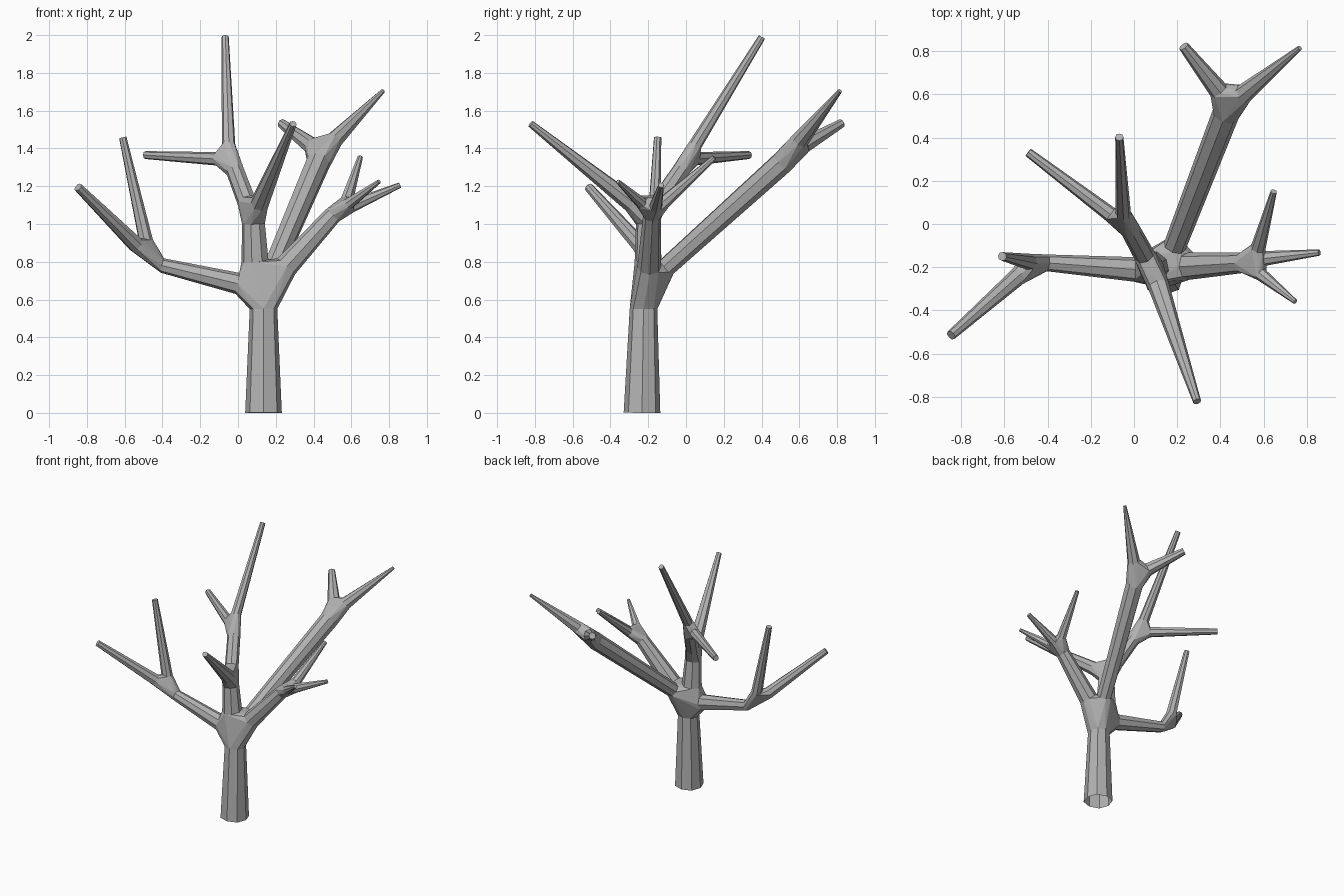
import bpy, bmesh, math
from mathutils import Vector

if "Cube" in bpy.data.objects:
    bpy.data.objects.remove(bpy.data.objects["Cube"])

SIDES = 8
bm = bmesh.new()


def tube(points, tip=False, swell=1.05):
    """Tapered faceted limb through (x, y, z, radius) points; returns its end rings."""
    pos = [Vector(p[:3]) for p in points]
    n = len(pos)
    rings, quat, last = [], None, None
    for i, c in enumerate(pos):
        d = (pos[min(i + 1, n - 1)] - pos[max(i - 1, 0)]).normalized()
        if quat is None:
            quat = d.to_track_quat('Z', 'Y')
        else:
            quat = last.rotation_difference(d) @ quat
        last = d
        ring = []
        for k in range(SIDES):
            # rounded-square section: corners a little further out than the middles
            a = 2 * math.pi * k / SIDES
            r = points[i][3] * swell * (1.05 if k % 2 else 1.0)
            ring.append(bm.verts.new(c + quat @ Vector((r * math.cos(a), r * math.sin(a), 0))))
        rings.append(ring)
    for r0, r1 in zip(rings, rings[1:]):
        for k in range(SIDES):
            j = (k + 1) % SIDES
            bm.faces.new((r0[k], r0[j], r1[j], r1[k]))
    if tip:
        bm.faces.new(rings[-1])
    return rings[0], rings[-1]


def fork(*rings):
    """Join the open ends of several limbs with a convex hull left open at each limb."""
    verts = [v for r in rings for v in r]
    old = set(bm.faces)
    bmesh.ops.convex_hull(bm, input=verts, use_existing_faces=False)
    sets = [set(r) for r in rings]
    caps = [f for f in bm.faces if f not in old and any(set(f.verts) <= s for s in sets)]
    bmesh.ops.delete(bm, geom=caps, context='FACES_ONLY')


def twig(start, end):
    return tube([start, end], tip=True)[0]


# trunk (open at the bottom) and the main limbs
trunk = tube([(0.135, -0.233, 0, 0.097), (0.135, -0.225, 0.55, 0.073)], swell=1.0)
left = tube([(0.0, -0.21, 0.685, 0.054), (-0.40, -0.18, 0.78, 0.037)])
middle = tube([(0.09, -0.2, 0.8, 0.067), (0.082, -0.205, 1.0, 0.056)])
back = tube([(0.19, -0.10, 0.775, 0.05), (0.425, 0.51, 1.325, 0.06)])
right = tube([(0.255, -0.195, 0.775, 0.06), (0.5, -0.18, 1.045, 0.045)])
fork(trunk[1], left[0], middle[0], back[0], right[0])

# left limb twigs
fork(left[1],
     twig((-0.487, -0.175, 0.91, 0.036), (-0.61, -0.15, 1.458, 0.019)),
     twig((-0.54, -0.245, 0.89, 0.04), (-0.847, -0.515, 1.195, 0.022)))

# middle limb: front branch and upper limb with two twigs
upper = tube([(0.045, -0.14, 1.12, 0.046), (-0.015, -0.03, 1.28, 0.044)])
fork(middle[1], upper[0],
     twig((0.115, -0.29, 1.11, 0.047), (0.292, -0.822, 1.53, 0.018)))
fork(upper[1],
     twig((-0.05, 0.05, 1.42, 0.034), (-0.068, 0.402, 1.99, 0.018)),
     twig((-0.11, 0.045, 1.345, 0.034), (-0.49, 0.332, 1.365, 0.02)))

# back limb twigs
fork(back[1],
     twig((0.51, 0.605, 1.445, 0.043), (0.768, 0.815, 1.705, 0.011)),
     twig((0.39, 0.62, 1.415, 0.043), (0.23, 0.823, 1.533, 0.023)))

# right limb twigs
fork(right[1],
     twig((0.6, -0.16, 1.095, 0.033), (0.858, -0.132, 1.206, 0.014)),
     twig((0.575, -0.11, 1.12, 0.033), (0.647, 0.15, 1.352, 0.014)),
     twig((0.59, -0.235, 1.11, 0.029), (0.747, -0.36, 1.225, 0.011)))

bmesh.ops.recalc_face_normals(bm, faces=bm.faces[:])
mesh = bpy.data.meshes.new("bare_tree")
bm.to_mesh(mesh)
bm.free()
tree = bpy.data.objects.new("bare_tree", mesh)
bpy.context.collection.objects.link(tree)

# dark grey bark
bark = bpy.data.materials.new("bark")
bark.diffuse_color = (0.45, 0.45, 0.45, 1)
bark.use_nodes = True
bark.node_tree.nodes["Principled BSDF"].inputs["Base Color"].default_value = bark.diffuse_color
mesh.materials.append(bark)
